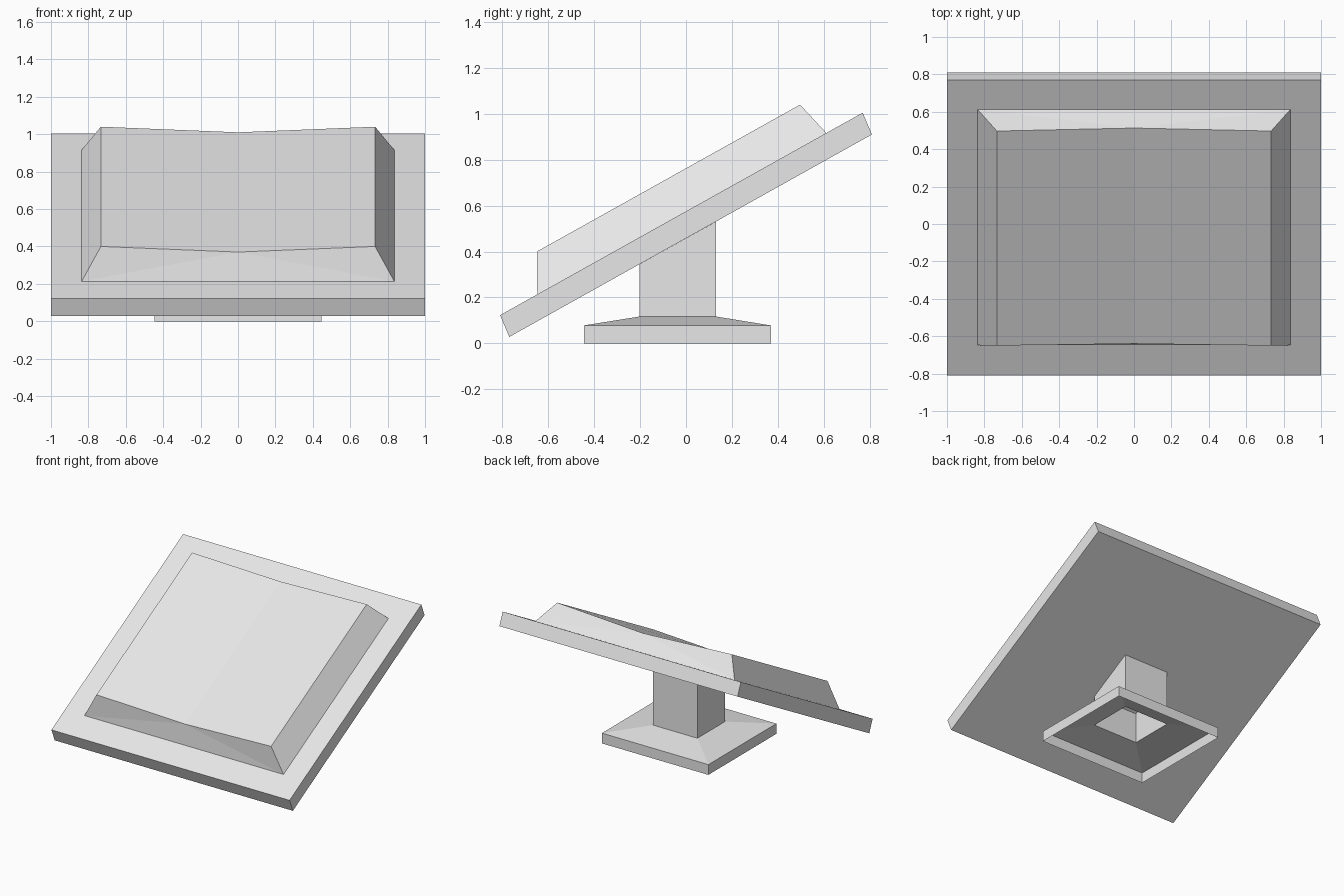
import bpy, bmesh

if "Cube" in bpy.data.objects:
    bpy.data.objects.remove(bpy.data.objects["Cube"])

grey = bpy.data.materials.new("light grey")
grey.diffuse_color = (0.8, 0.8, 0.8, 1)
grey.use_nodes = True
grey.node_tree.nodes["Principled BSDF"].inputs["Base Color"].default_value = grey.diffuse_color


def loft(name, rings, cap_start=False, cap_end=False):
    """Skin a series of closed rings that have equal point counts."""
    bm = bmesh.new()
    loops = [[bm.verts.new(p) for p in ring] for ring in rings]
    for a, b in zip(loops, loops[1:]):
        n = len(a)
        for i in range(n):
            j = (i + 1) % n
            bm.faces.new((a[i], a[j], b[j], b[i]))
    if cap_start:
        bm.faces.new(loops[0][::-1])
    if cap_end:
        bm.faces.new(loops[-1])
    bmesh.ops.recalc_face_normals(bm, faces=bm.faces)
    mesh = bpy.data.meshes.new(name)
    bm.to_mesh(mesh)
    bm.free()
    mesh.materials.append(grey)
    obj = bpy.data.objects.new(name, mesh)
    bpy.context.collection.objects.link(obj)
    return obj


def rect(hx, y0, y1, z0, z1):
    """Rectangle whose height runs from z0 at the front to z1 at the back."""
    return [(-hx, y0, z0), (hx, y0, z0), (hx, y1, z1), (-hx, y1, z1)]


# tilted slab
profile = [(-0.81, 0.123), (-0.77, 0.028), (0.81, 0.91), (0.77, 1.005)]
loft("tilted_slab", [[(x, y, z) for y, z in profile] for x in (-1, 1)], True, True)

# raised panel with bevelled sides and a shallow crease down the middle
bm = bmesh.new()
base = [bm.verts.new(p) for p in rect(0.836, -0.648, 0.612, 0.213, 0.916)]
top = [bm.verts.new(p) for p in rect(0.733, -0.65, 0.497, 0.40, 1.04)]
front_mid = bm.verts.new((0, -0.64, 0.37))
back_mid = bm.verts.new((0, 0.513, 1.01))
for f in ((top[0], front_mid, back_mid, top[3]),
          (front_mid, top[1], top[2], back_mid),
          (base[1], base[2], top[2], top[1]),
          (base[3], base[0], top[0], top[3]),
          (base[0], front_mid, top[0]), (base[0], base[1], front_mid),
          (base[1], top[1], front_mid),
          (base[2], back_mid, top[2]), (base[2], base[3], back_mid),
          (base[3], top[3], back_mid)):
    bm.faces.new(f)
bmesh.ops.recalc_face_normals(bm, faces=bm.faces)
mesh = bpy.data.meshes.new("raised_panel")
bm.to_mesh(mesh)
bm.free()
mesh.materials.append(grey)
bpy.context.collection.objects.link(bpy.data.objects.new("raised_panel", mesh))

# hollow foot and stem, open underneath, stem cut to the slab's slope
loft("foot_and_stem", [
    rect(0.447, -0.445, 0.37, 0, 0),
    rect(0.447, -0.445, 0.37, 0.078, 0.078),
    rect(0.187, -0.202, 0.13, 0.117, 0.117),
    rect(0.187, -0.202, 0.13, 0.345, 0.53),
])
